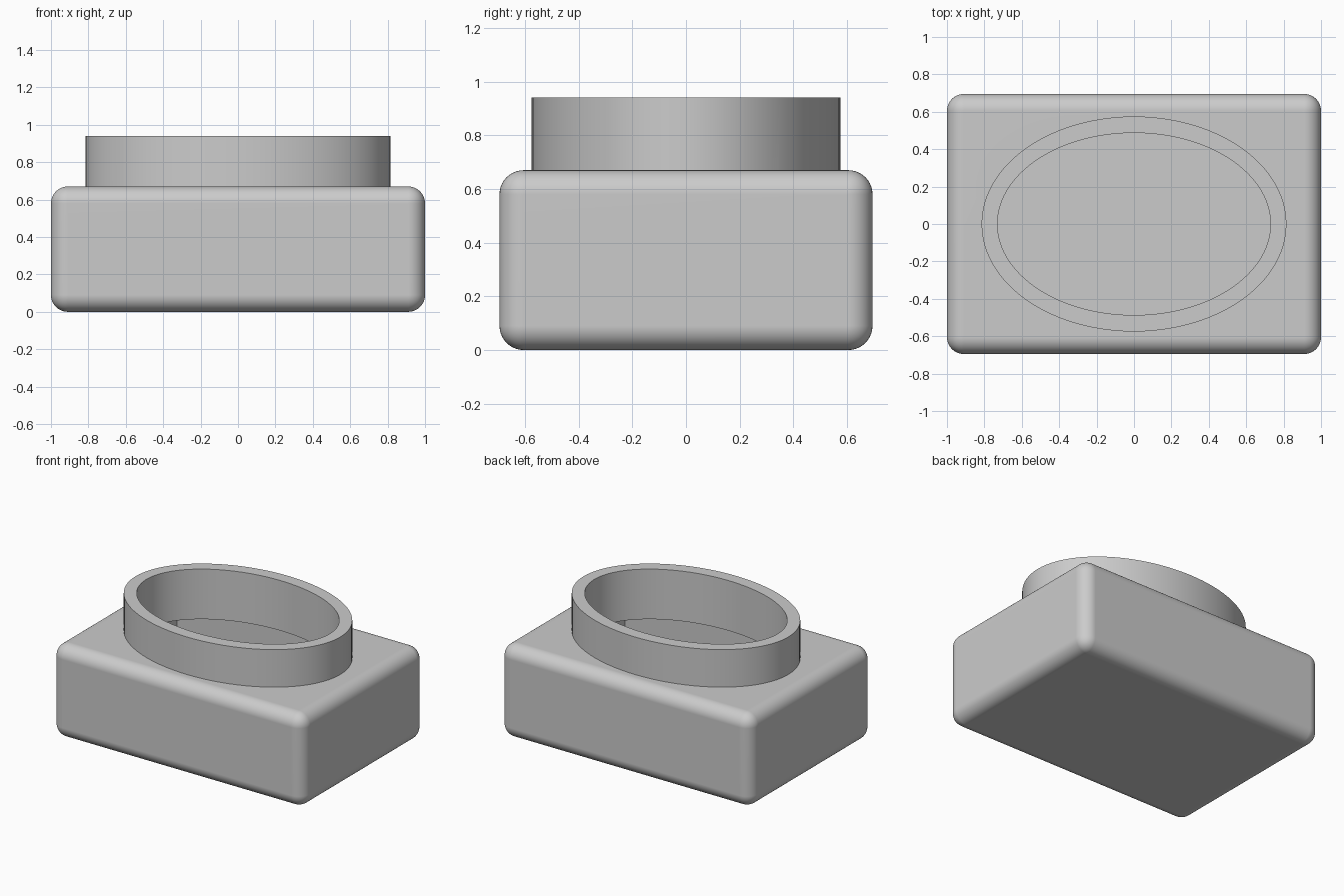
import bpy
import math

if "Cube" in bpy.data.objects:
    bpy.data.objects.remove(bpy.data.objects["Cube"], do_unlink=True)

HALF_X, HALF_Y = 1.0, 0.695       # case half sizes
CASE_TOP, COLLAR_TOP = 0.67, 0.94
WALL = 0.09                       # wall thickness and edge radius

grey = bpy.data.materials.new("light_grey")
grey.use_nodes = True
colour = (0.6, 0.6, 0.6, 1)
grey.diffuse_color = colour
grey.node_tree.nodes["Principled BSDF"].inputs["Base Color"].default_value = colour


def finish(obj, name, size, z0, z1):
    obj.name = name
    obj.scale = size
    obj.location.z = (z0 + z1) / 2
    bpy.ops.object.transform_apply(location=True, rotation=False, scale=True)
    return obj


def block(name, hx, hy, z0, z1):
    bpy.ops.mesh.primitive_cube_add(size=2)
    return finish(bpy.context.object, name, (hx, hy, (z1 - z0) / 2), z0, z1)


def oval(name, rx, ry, z0, z1):
    bpy.ops.mesh.primitive_cylinder_add(vertices=96, radius=1, depth=2)
    return finish(bpy.context.object, name, (rx, ry, (z1 - z0) / 2), z0, z1)


def apply(obj, mod):
    bpy.ops.object.select_all(action='DESELECT')
    bpy.context.view_layer.objects.active = obj
    obj.select_set(True)
    bpy.ops.object.modifier_apply(modifier=mod.name)


def combine(obj, other, operation):
    mod = obj.modifiers.new(operation.title(), 'BOOLEAN')
    mod.operation = operation
    mod.solver = 'EXACT'
    mod.object = other
    apply(obj, mod)
    bpy.data.objects.remove(other, do_unlink=True)


# Rounded case
case = block("case_with_collar", HALF_X, HALF_Y, 0, CASE_TOP)
bevel = case.modifiers.new("Rounded edges", 'BEVEL')
bevel.width = WALL
bevel.segments = 10
apply(case, bevel)

# Oval collar joined to the top
combine(case, oval("collar", 0.815, 0.575, CASE_TOP - WALL / 2, COLLAR_TOP), 'UNION')

# Hollow interior and the oval opening into it
cavity = block("cavity", HALF_X - WALL, HALF_Y - WALL, WALL, CASE_TOP - WALL)
combine(case, cavity, 'DIFFERENCE')
opening = oval("opening", 0.73, 0.487, CASE_TOP / 2, COLLAR_TOP + 0.1)
combine(case, opening, 'DIFFERENCE')

# Smooth curves with crisp rims and flat panels
case.data.materials.clear()
case.data.materials.append(grey)
bpy.ops.object.shade_smooth_by_angle(angle=math.radians(30))
normals = case.modifiers.new("Flat panels", 'WEIGHTED_NORMAL')
normals.keep_sharp = True
